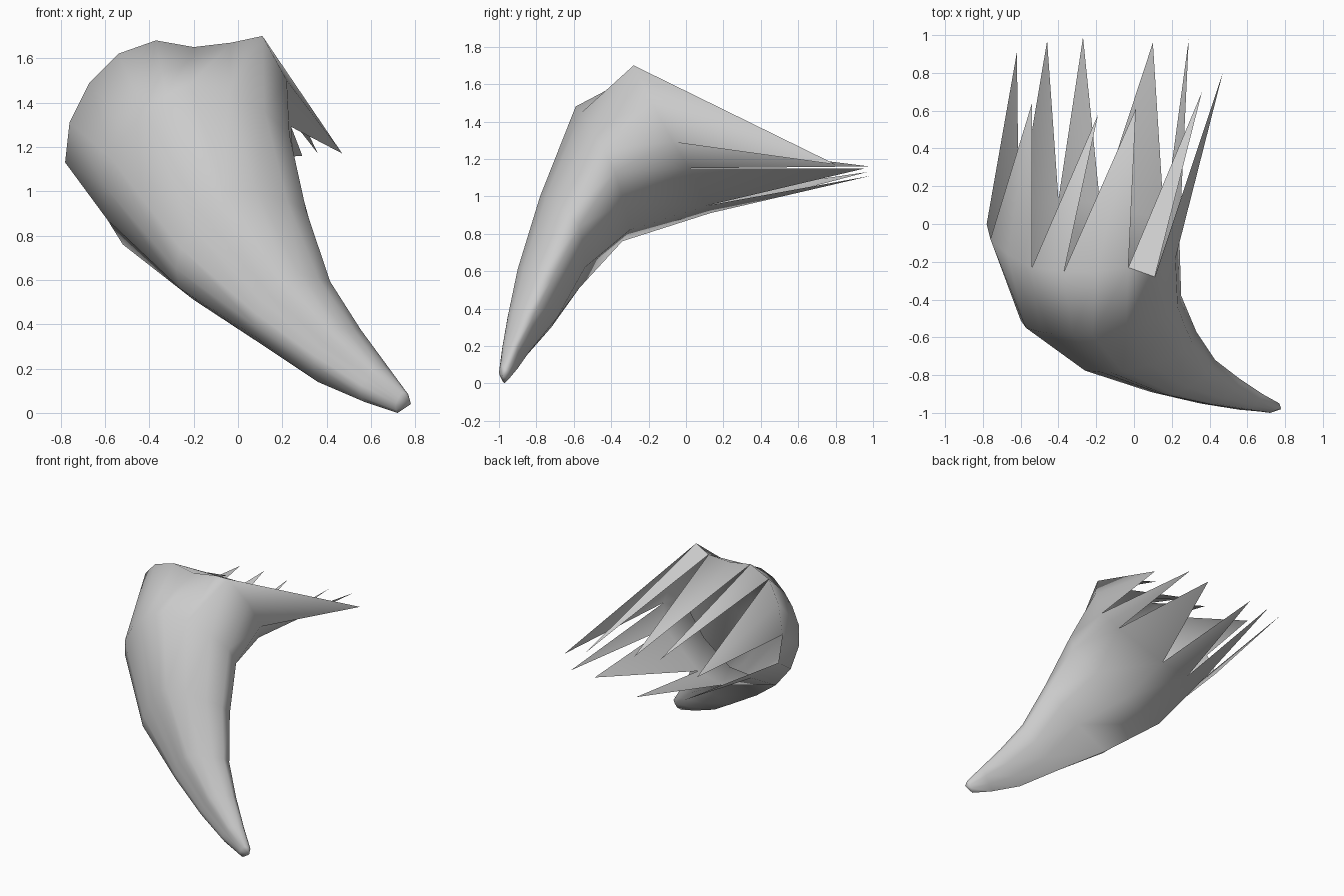
import bpy, bmesh, math
from mathutils import Vector

# Remove the default cube only
cube = bpy.data.objects.get("Cube")
if cube:
    bpy.data.objects.remove(cube, do_unlink=True)

# Single grey material
grey = bpy.data.materials.new("plain grey")
grey.use_nodes = True
grey.diffuse_color = (0.6, 0.6, 0.6, 1)
grey.node_tree.nodes["Principled BSDF"].inputs["Base Color"].default_value = (0.6, 0.6, 0.6, 1)

# Open rim, running from the right over the top, down the left and back underneath
RIM = [(.24, -.07, 1.29), (.22, -.18, 1.5), (.11, -.28, 1.7), (-.03, -.23, 1.67),
       (-.2, -.25, 1.65), (-.37, -.25, 1.68), (-.54, -.23, 1.62), (-.67, -.16, 1.49),
       (-.76, -.08, 1.31), (-.78, 0, 1.13), (-.61, .08, 1), (-.4, .13, .91),
       (-.18, .11, .95), (.16, .02, 1.15)]

# Spikes: first rim corner, last rim corner, tip position
SPIKES = [(0, 2, (.47, .8, 1.17)), (2, 3, (.36, .7, 1.17)), (3, 5, (.01, .61, 1.2)),
          (5, 6, (-.19, .58, 1.22)), (6, 8, (-.54, .64, 1.2)), (9, 10, (-.62, .91, 1.15)),
          (10, 11, (-.46, .97, 1.13)), (11, 12, (-.27, .99, 1.11)),
          (12, 13, (.1, .96, 1.15)), (13, 14, (.29, .98, 1.16))]

# Cross-sections of the horn: right, ridge, front, front left, left, underside, back
SECTIONS = [
    [(.25, -.38, 1.13), (.12, -.51, 1.36), (-.22, -.59, 1.48), (-.5, -.57, 1.27),
     (-.6, -.51, 1.02), (-.52, -.34, .76), (-.16, -.3, .82)],
    [(.33, -.57, .84), (.22, -.7, .96), (-.06, -.78, 1), (-.21, -.78, .84),
     (-.28, -.75, .65), (-.2, -.57, .51), (.08, -.54, .62)],
    [(.43, -.72, .55), (.36, -.82, .61), (.21, -.9, .61), (.11, -.89, .5),
     (.08, -.87, .39), (.12, -.72, .3), (.25, -.69, .35)],
    [(.56, -.82, .35), (.52, -.89, .38), (.43, -.95, .37), (.37, -.95, .29),
     (.34, -.94, .22), (.36, -.86, .14), (.44, -.83, .18)],
    [(.68, -.9, .19), (.66, -.94, .21), (.61, -.98, .2), (.57, -.98, .15),
     (.55, -.98, .1), (.57, -.93, .05), (.62, -.9, .08)],
    [(.77, -.95, .07), (.76, -.98, .09), (.74, -.99, .09), (.72, -1, .06),
     (.71, -.99, .03), (.72, -.97, .0), (.74, -.95, .02)],
]
TIP = (.78, -.98, .04)
SPANS = (2, 2, 3, 2, 2, 1, 2)    # rim corners between support points


def section(points):
    """Closed smooth curve through the support points, sampled to match the rim."""
    pts = [Vector(p) for p in points]
    count = len(pts)
    loop = []
    for i, steps in enumerate(SPANS):
        a, b, c, d = (pts[(i + k) % count] for k in (-1, 0, 1, 2))
        for step in range(steps):
            t = step / steps
            loop.append(b + (c - a) * t / 2
                        + (a - b * 2.5 + c * 2 - d / 2) * t ** 2
                        + (b * 1.5 - a / 2 - c * 1.5 + d / 2) * t ** 3)
    return loop


bm = bmesh.new()
loops = [[Vector(p) for p in RIM]] + [section(s) for s in SECTIONS]
rings = [[bm.verts.new(p) for p in loop] for loop in loops]
n = len(RIM)

# Horn skin
for upper, lower in zip(rings, rings[1:]):
    for j in range(n):
        k = (j + 1) % n
        bm.faces.new((upper[j], upper[k], lower[k], lower[j]))

# Rounded tip
end = bm.verts.new(TIP)
for j in range(n):
    bm.faces.new((rings[-1][j], rings[-1][(j + 1) % n], end))

# Jagged spikes around the open rim
for first, last, position in SPIKES:
    tip = bm.verts.new(position)
    for j in range(first, last):
        bm.faces.new((rings[0][j], tip, rings[0][(j + 1) % n]))

mesh = bpy.data.meshes.new("curved_horn")
bm.to_mesh(mesh)
bm.free()
mesh.materials.append(grey)
horn = bpy.data.objects.new("curved_horn", mesh)
bpy.context.collection.objects.link(horn)

# Smooth skin with only very sharp creases kept
bpy.ops.object.select_all(action='DESELECT')
horn.select_set(True)
bpy.context.view_layer.objects.active = horn
bpy.ops.object.shade_smooth_by_angle(angle=math.radians(70))
